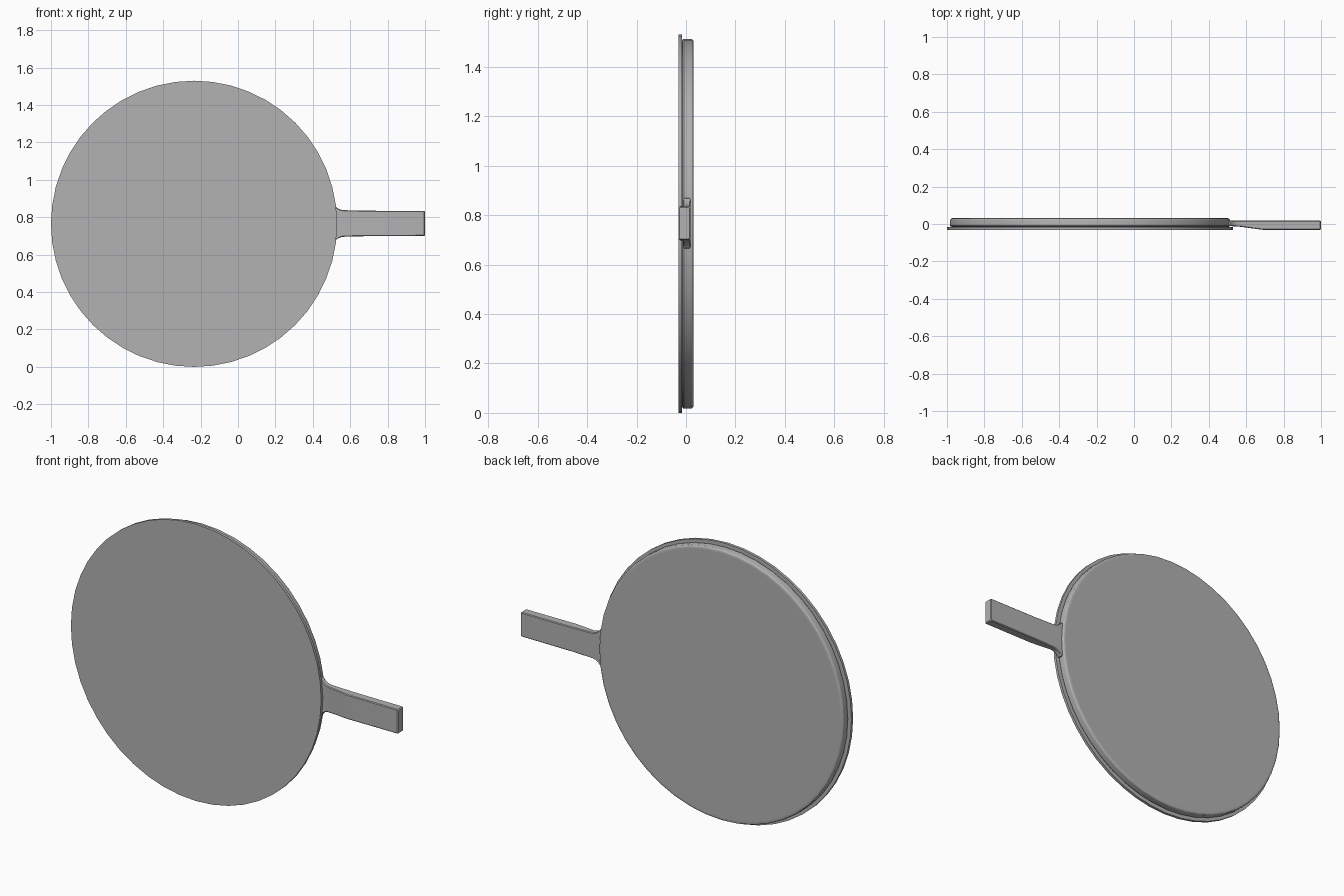
import bpy, bmesh, math

if "Cube" in bpy.data.objects:
    bpy.data.objects.remove(bpy.data.objects["Cube"])

CX, CZ, SIDES = -0.235, 0.765, 48

# Dark grey for every part
GREY = bpy.data.materials.new("dark_grey")
GREY.diffuse_color = (0.445, 0.445, 0.445, 1)
GREY.use_nodes = True
GREY.node_tree.nodes["Principled BSDF"].inputs["Base Color"].default_value = GREY.diffuse_color


def finish(name, bm):
    bmesh.ops.recalc_face_normals(bm, faces=bm.faces)
    mesh = bpy.data.meshes.new(name)
    bm.to_mesh(mesh)
    bm.free()
    mesh.materials.append(GREY)
    ob = bpy.data.objects.new(name, mesh)
    bpy.context.collection.objects.link(ob)
    bpy.ops.object.select_all(action='DESELECT')
    ob.select_set(True)
    bpy.context.view_layer.objects.active = ob
    bpy.ops.object.shade_smooth_by_angle(angle=math.radians(30))
    return ob


def loft(name, rings):
    """Join equal-length rings of points and cap both ends."""
    bm = bmesh.new()
    loops = [[bm.verts.new(p) for p in ring] for ring in rings]
    n = len(loops[0])
    for a, b in zip(loops, loops[1:]):
        for i in range(n):
            j = (i + 1) % n
            bm.faces.new((a[i], a[j], b[j], b[i]))
    bm.faces.new(loops[0])
    bm.faces.new(loops[-1])
    return finish(name, bm)


def disc(name, profile):
    """Turn a (radius, y) profile around the disc axis."""
    angles = [2 * math.pi * i / SIDES for i in range(SIDES)]
    return loft(name, [[(CX + r * math.cos(a), y, CZ + r * math.sin(a))
                        for a in angles] for r, y in profile])


# Thin front face plate
disc("front_plate", [(0.765, -0.031), (0.765, -0.016)])

# Slightly smaller back body with softened rims; the last ring keeps the back flat
disc("back_body", [(0.738, -0.016), (0.744, -0.014), (0.748, -0.009),
                   (0.748, 0.019), (0.7465, 0.025), (0.742, 0.0295),
                   (0.736, 0.031), (0.728, 0.031)])


# Handle: rectangular sections with chamfered corners, flared at the disc
def section(x, half, front, back=0.018, c=0.004):
    z = 0.767
    return [(x, front, z - half + c), (x, front + c, z - half),
            (x, back - c, z - half), (x, back, z - half + c),
            (x, back, z + half - c), (x, back - c, z + half),
            (x, front + c, z + half), (x, front, z + half - c)]


loft("handle", [section(*s) for s in (
    (0.495, 0.103, -0.012), (0.513, 0.101, -0.012), (0.525, 0.087, -0.012),
    (0.540, 0.077, -0.013), (0.560, 0.0715, -0.014), (0.600, 0.070, -0.019),
    (0.650, 0.069, -0.026), (0.690, 0.068, -0.031), (0.995, 0.067, -0.031),
    (1.000, 0.063, -0.027, 0.014))])
